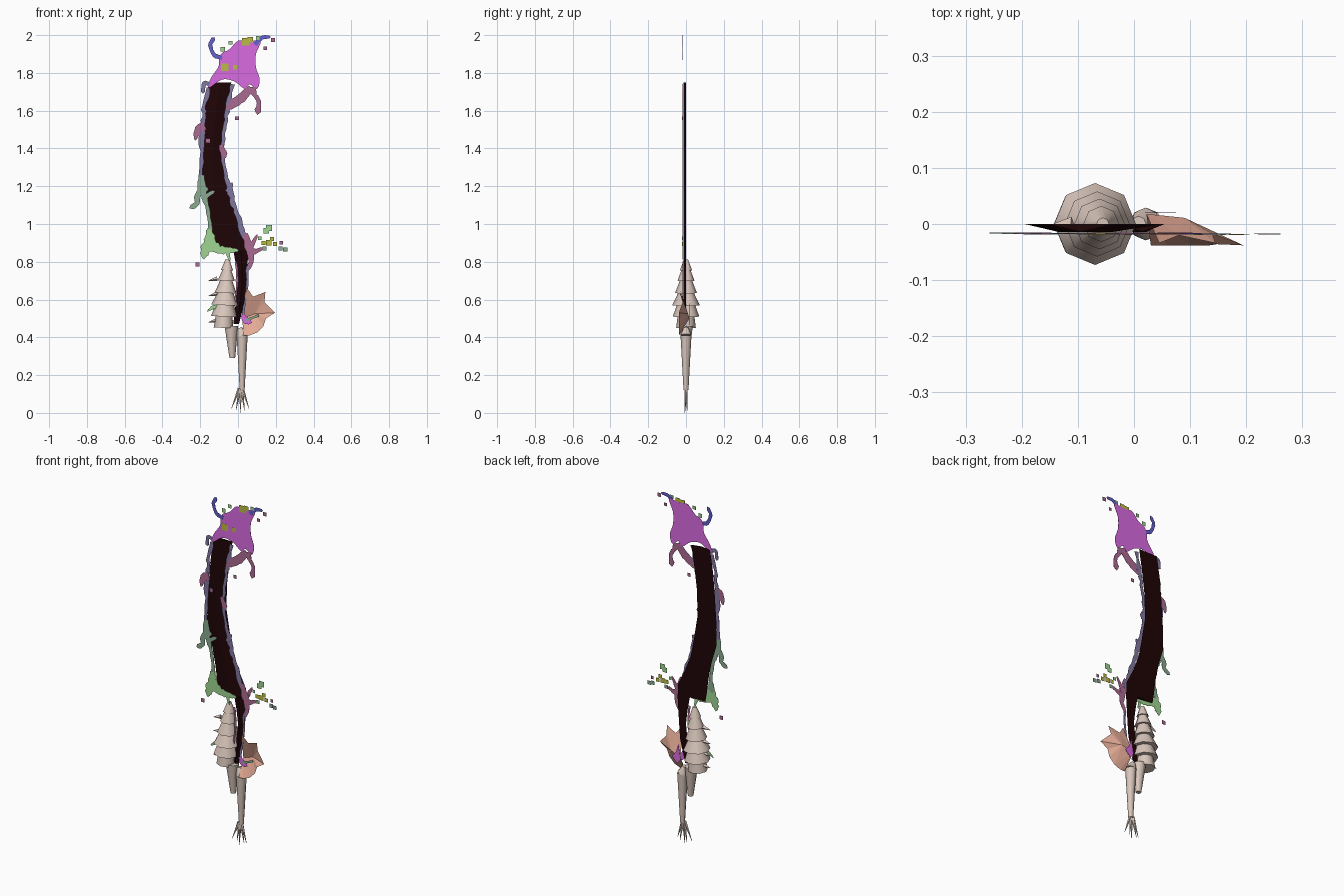
import bpy, bmesh, math, random
from mathutils import Vector

random.seed(4)
cube = bpy.data.objects.get("Cube")
if cube:
    bpy.data.objects.remove(cube, do_unlink=True)


def material(name, *rgb):
    colour = [(c / 255) ** 2.2 for c in rgb] + [1]
    mat = bpy.data.materials.new(name)
    mat.use_nodes = True
    mat.diffuse_color = colour
    mat.node_tree.nodes["Principled BSDF"].inputs["Base Color"].default_value = colour
    return mat


dark = material("dark blade", 36, 13, 15)
bone = material("bone beige", 216, 197, 186)
salmon = material("salmon fin", 226, 168, 148)
magenta = material("magenta splash", 216, 106, 226)
blue = material("blue goo", 98, 96, 205)
mauve = material("mauve goo", 170, 106, 144)
slate = material("slate goo", 128, 118, 158)
sage = material("sage goo", 136, 168, 142)
green = material("green goo", 158, 212, 144)
olive = material("olive fleck", 184, 186, 70)


def add_object(name, bm, mat):
    bmesh.ops.recalc_face_normals(bm, faces=bm.faces)
    mesh = bpy.data.meshes.new(name)
    bm.to_mesh(mesh)
    bm.free()
    mesh.materials.append(mat)
    obj = bpy.data.objects.new(name, mesh)
    bpy.context.collection.objects.link(obj)
    return obj


def spline(points, closed=False, steps=4):
    """Smooth path through the points."""
    pts = [Vector(p) for p in points]
    n = len(pts)
    pick = (lambda i: pts[i % n]) if closed else (lambda i: pts[max(0, min(n - 1, i))])
    out = []
    for i in range(n if closed else n - 1):
        a, b, c, d = (pick(i + k) for k in (-1, 0, 1, 2))
        for s in range(steps):
            t = s / steps
            out.append(b + (c - a) * t / 2 + (a - b * 2.5 + c * 2 - d / 2) * t * t
                       + (b * 1.5 - a / 2 - c * 1.5 + d / 2) * t ** 3)
    return out if closed else out + [pts[-1]]


layer = [0]


def plate(name, outline, mat, front=-0.0165):
    """Thin flat sheet facing front; each one sits on its own tiny layer."""
    layer[0] = (layer[0] + 1) % 7
    y = front - layer[0] * 0.0004
    bm = bmesh.new()
    face = bm.faces.new([bm.verts.new((p[0], y, p[1])) for p in outline])
    moved = bmesh.ops.extrude_face_region(bm, geom=[face])["geom"]
    bmesh.ops.translate(bm, vec=(0, 0.001, 0),
                        verts=[v for v in moved if isinstance(v, bmesh.types.BMVert)])
    bmesh.ops.triangulate(bm, faces=bm.faces)
    return add_object(name, bm, mat)


def strand(name, mat, points, wobble=0.15):
    """Goo trail: points are x, z, half width."""
    path = spline(points)
    left, right = [], []
    for i, p in enumerate(path):
        d = path[min(i + 1, len(path) - 1)] - path[max(i - 1, 0)]
        side = Vector((-d.y, d.x)).normalized()
        w = max(p.z, 0.002)
        left.append(p.xy + side * w * (1 + random.uniform(-wobble, wobble)))
        right.append(p.xy - side * w * (1 + random.uniform(-wobble, wobble)))
    d = (path[-1] - path[-2]).xy.normalized()
    cap = path[-1].xy + d * path[-1].z
    return plate(name, left + [cap] + right[::-1], mat)


def cone(name, mat, base, tip, r_base, r_tip, sides=8):
    """Tapered solid between two points, smooth around its side."""
    base, tip = Vector(base), Vector(tip)
    axis = tip - base
    bm = bmesh.new()
    bmesh.ops.create_cone(bm, cap_ends=True, segments=sides, radius1=r_base,
                          radius2=r_tip, depth=axis.length)
    bm.transform(axis.to_track_quat("Z", "Y").to_matrix().to_4x4())
    bmesh.ops.translate(bm, vec=(base + tip) / 2, verts=bm.verts)
    obj = add_object(name, bm, mat)
    obj.data.shade_smooth()
    obj.data.set_sharp_from_angle(angle=math.radians(50))
    return obj


def blade(name, stations):
    """Loft of triangular sections: flat back, ridged front."""
    bm = bmesh.new()
    rings = []
    for z, x0, x1 in stations:
        rings.append([bm.verts.new(c) for c in
                      ((x0, 0, z), ((x0 + x1) / 2, -0.014, z), (x1, 0, z))])
    for a, b in zip(rings, rings[1:]):
        for k in range(3):
            bm.faces.new((a[k], a[k - 1], b[k - 1], b[k]))
    bm.faces.new(rings[0])
    bm.faces.new(rings[-1])
    return add_object(name, bm, dark)


# Dark blade and its narrow tang
blade("blade", [(1.75, -.155, -.035), (1.62, -.175, -.055), (1.5, -.185, -.07),
                (1.35, -.195, -.075), (1.2, -.195, -.05), (1.1, -.165, -.03),
                (1.0, -.145, .01), (.92, -.135, .05), (.86, -.125, .05)])
blade("tang", [(.86, -.025, .055), (.78, -.01, .05), (.7, 0, .045),
               (.6, -.01, .038), (.47, -.025, .005)])

# Large splash at the tip
plate("tip_splash", spline([
    (-.085, 1.905), (-.045, 1.925), (0, 1.97), (.05, 1.965), (.12, 1.97), (.095, 1.9),
    (.095, 1.83), (.115, 1.765), (.1, 1.715), (.06, 1.74), (.035, 1.715), (-.02, 1.755),
    (-.085, 1.765), (-.155, 1.72), (-.145, 1.77), (-.105, 1.83), (-.1, 1.87)],
    closed=True), magenta)
strand("left_horn", blue, [(-.085, 1.88, .012), (-.125, 1.895, .011), (-.147, 1.945, .01),
                           (-.13, 1.98, .011)])
strand("right_horn", blue, [(.09, 1.95, .012), (.125, 1.985, .01), (.165, 1.99, .008)])

# Drips under the splash
strand("inner_drip", mauve, [(.07, 1.72, .02), (.03, 1.68, .024), (-.02, 1.64, .024),
                             (-.06, 1.61, .01)])
strand("outer_drip", mauve, [(.08, 1.725, .02), (.085, 1.69, .013), (.11, 1.65, .011),
                             (.105, 1.595, .018)])
strand("left_drip", slate, [(-.15, 1.74, .01), (-.18, 1.745, .012), (-.185, 1.7, .01)])

# Goo running along both blade edges, ragged
ragged = 0.45
strand("left_edge_upper", slate, [(-.155, 1.72, .011), (-.18, 1.62, .011), (-.178, 1.57, .012),
                                  (-.195, 1.46, .014), (-.19, 1.36, .009),
                                  (-.2, 1.24, .009)], ragged)
strand("left_edge_lower", sage, [(-.19, 1.26, .012), (-.185, 1.16, .016), (-.16, 1.08, .01),
                                 (-.15, .98, .012), (-.155, .93, .02)], 0.25)
strand("right_edge_upper", slate, [(-.03, 1.74, .01), (-.05, 1.64, .014), (-.065, 1.55, .01),
                                   (-.08, 1.45, .01), (-.075, 1.3, .009),
                                   (-.045, 1.2, .012)], ragged)
strand("right_edge_lower", slate, [(-.045, 1.2, .015), (-.03, 1.12, .015), (-.003, 1.05, .011),
                                   (.022, .97, .014), (.045, .9, .011)], ragged)
strand("left_blob", mauve, [(-.175, 1.52, .025), (-.21, 1.5, .022), (-.225, 1.45, .008)])
strand("right_blob", mauve, [(-.095, 1.42, .008), (-.075, 1.37, .018), (-.07, 1.36, .012)])
strand("right_bump", slate, [(-.06, 1.17, .01), (-.035, 1.21, .012)])
strand("sage_branch", sage, [(-.17, 1.2, .022), (-.215, 1.15, .017), (-.215, 1.11, .012),
                             (-.245, 1.09, .014)])
strand("sage_twig", sage, [(-.2, 1.15, .014), (-.205, 1.2, .01), (-.2, 1.24, .01)])
strand("sage_spur", sage, [(-.19, 1.13, .01), (-.15, 1.16, .01), (-.13, 1.17, .007)])

# Bright goo at the blade's heel
strand("heel_pool", green, [(-.155, .97, .014), (-.15, .9, .033), (-.175, .85, .024),
                            (-.18, .82, .008)], 0.25)
strand("heel_sheet", green, [(-.155, .9, .03), (-.1, .866, .022), (-.05, .86, .014),
                             (-.005, .86, .008)], 0.3)
strand("heel_drip", green, [(-.06, .865, .014), (-.05, .83, .008), (-.045, .81, .006)])

# Guard splash on the right of the heel
strand("guard_spike", mauve, [(.04, .95, .01), (.06, .87, .025), (.09, .855, .014),
                              (.125, .87, .008)])
strand("guard_upper", mauve, [(.055, .86, .016), (.085, .91, .01), (.1, .94, .005)])
strand("guard_lower", mauve, [(.065, .86, .02), (.07, .8, .014), (.045, .75, .008)])
strand("tang_edge", slate, [(.05, .78, .007), (.05, .68, .006), (.04, .6, .007),
                            (.025, .52, .006)], ragged)
strand("tang_left_edge", mauve, [(-.01, .8, .005), (-.005, .68, .005), (-.018, .57, .006)],
       ragged)
strand("grip_splat", magenta, [(.025, .52, .011), (.04, .49, .018), (.065, .48, .01)])
strand("grip_twig", sage, [(.04, .49, .007), (.08, .505, .006), (.105, .515, .007)])
strand("shell_spur", green, [(-.1, .56, .008), (-.13, .56, .01), (-.16, .54, .004)])

# Square flecks and drops flying off
flecks = {
    olive: [(.04, 1.965, .02), (.065, 1.975, .014), (-.07, 1.83, .019), (-.015, 1.83, .011),
            (.163, .9, .014), (.18, .92, .011), (.195, .895, .011), (.135, .9, .011)],
    green: [(-.08, 1.925, .012), (-.04, 1.96, .01), (.105, 1.985, .01), (.165, .98, .016),
            (.15, .965, .014), (.115, .925, .009), (-.005, .7, .008)],
    sage: [(.225, .87, .011), (.25, .865, .011), (.14, .87, .01)],
    mauve: [(.185, 1.975, .011), (.145, 1.93, .009), (-.005, 1.56, .01), (-.16, 1.44, .012),
            (-.215, .785, .011), (.23, .9, .009)],
}
for mat, spots in flecks.items():
    for x, z, r in spots:
        plate("fleck", [(x - r, z - r), (x + r, z - r), (x + r, z + r), (x - r, z + r)],
              mat, -0.0175)

# Tiered shell hanging beside the tang
tiers = [(.8, .018), (.755, .032), (.7, .045), (.635, .058), (.57, .073), (.51, .07),
         (.45, .052)]
for (top, r_top), (low, r_low) in zip(tiers, tiers[1:]):
    lean = lambda z: -.055 - (.81 - z) * .06
    cone("shell_tier", bone, (lean(low), 0, low), (lean(top), 0, top + .012),
         r_low, r_top * .62)
for z in (.7, .62, .55, .48):
    cone("shell_thorn", bone, (-.11, 0, z + .01), (-.155, -.005, z), .013, .001, 4)
cone("shell_stem", bone, (-.035, 0, .46), (-.03, 0, .29), .036, .015)

# Grip, collar and claw
cone("collar", bone, (.02, 0, .41), (.008, 0, .45), .029, .014)
cone("grip", bone, (.022, 0, .12), (.022, 0, .41), .013, .029)
for i in range(5):
    spread = i - 2
    cone("claw_finger", bone, (.015 + spread * .004, 0, .13),
         (.012 + spread * .023, (i % 2) * .012 - .006, abs(spread) * .012), .009, .001, 5)

# Webbed fin cupped toward the front: webs run from the root and a knuckle to the rim
bm = bmesh.new()
root, knuckle = (bm.verts.new(p) for p in ((.022, .018, .5), (.09, .011, .525)))
rim = [bm.verts.new(p) for p in (
    (.045, -.034, .665), (.08, -.02, .615), (.145, -.034, .64), (.14, -.018, .585),
    (.195, -.038, .53), (.148, -.036, .5), (.135, -.038, .46), (.1, -.038, .425),
    (.06, -.038, .41), (.03, -.038, .41))]
for i, (a, b) in enumerate(zip(rim, rim[1:])):
    bm.faces.new((knuckle if 1 <= i < 7 else root, a, b))
bm.faces.new((root, rim[1], knuckle))
bm.faces.new((root, knuckle, rim[7]))
add_object("fin_web", bm, salmon)

# Goo patch behind the fin root
plate("fin_root_goo", [(.02, .49), (.045, .465), (.075, .5), (.05, .53), (.035, .58)],
      magenta, 0.021)
